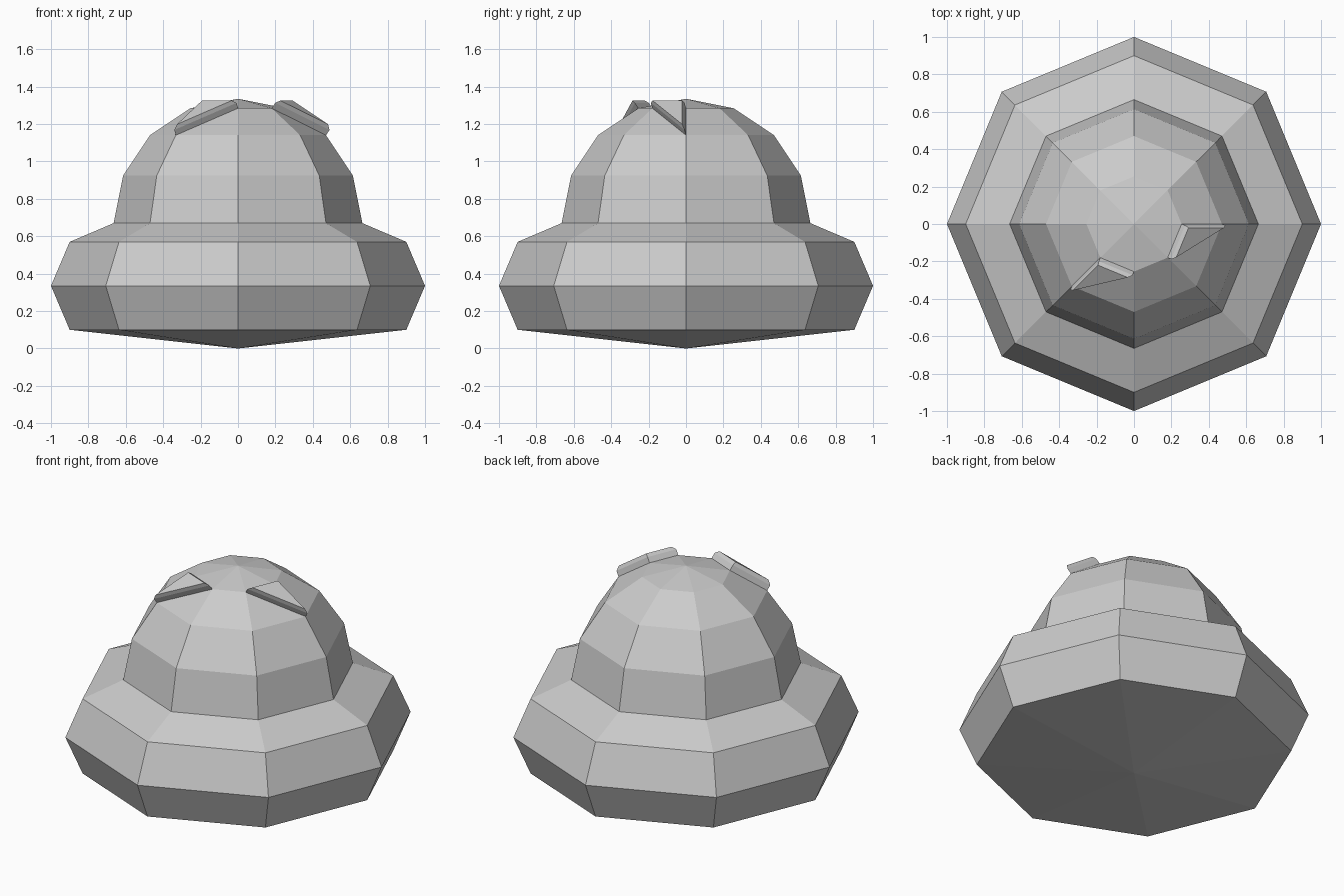
import bpy, bmesh
from math import sin, cos, radians, pi
from mathutils import Vector

if "Cube" in bpy.data.objects:
    bpy.data.objects.remove(bpy.data.objects["Cube"])

SIDES = 8
DOME_R, DOME_Z = 0.665, 0.67


def finish(bm, name):
    bmesh.ops.recalc_face_normals(bm, faces=bm.faces)
    me = bpy.data.meshes.new(name)
    bm.to_mesh(me)
    bm.free()
    ob = bpy.data.objects.new(name, me)
    bpy.context.collection.objects.link(ob)
    return ob


def lathe(name, profile):
    bm = bmesh.new()
    vs = [bm.verts.new((r, 0, z)) for r, z in profile]
    es = [bm.edges.new(p) for p in zip(vs, vs[1:])]
    bmesh.ops.spin(bm, geom=vs + es, cent=(0, 0, 0), axis=(0, 0, 1),
                   angle=2 * pi, steps=SIDES)
    bmesh.ops.remove_doubles(bm, verts=bm.verts, dist=1e-4)
    return finish(bm, name)


def dome_point(azimuth, elevation):
    a, e = radians(azimuth), radians(elevation)
    return Vector((DOME_R * cos(e) * cos(a), DOME_R * cos(e) * sin(a),
                   DOME_Z + DOME_R * sin(e)))


# Wide faceted base with a shallow pointed underside
lathe("base", [(0, 0), (0.9, 0.1), (1.0, 0.335), (0.9, 0.57), (DOME_R, DOME_Z)])

# Hemispherical dome in four bands
lathe("dome", [(DOME_R * cos(radians(e)) if e < 90 else 0,
                DOME_Z + DOME_R * sin(radians(e)))
               for e in (0, 22.5, 45, 67.5, 90)])


# Slanted eye: chamfered triangular slab lying on one half of a dome facet
def eye(name, outer, inner):
    tri = [dome_point(outer, 45), dome_point(inner, 67.5), dome_point(outer, 67.5)]
    n = (tri[1] - tri[0]).cross(tri[2] - tri[0]).normalized()
    if n.z < 0:
        n = -n
    mid = sum(tri, Vector()) / 3
    bm = bmesh.new()
    rings = [[bm.verts.new(mid + (p - mid) * s + n * h) for p in tri]
             for h, s in ((-0.01, 1), (0.035, 1), (0.058, 0.88))]
    for a, b in zip(rings, rings[1:]):
        for i in range(3):
            j = (i + 1) % 3
            bm.faces.new((a[i], a[j], b[j], b[i]))
    bm.faces.new(rings[0])
    bm.faces.new(rings[-1])
    finish(bm, name)


# The pair is symmetric about the facet between 270 and 315 degrees
for side, sign in (("left", -1), ("right", 1)):
    eye(side + "_eye", 292.5 + sign * 67.5, 292.5 + sign * 22.5)
